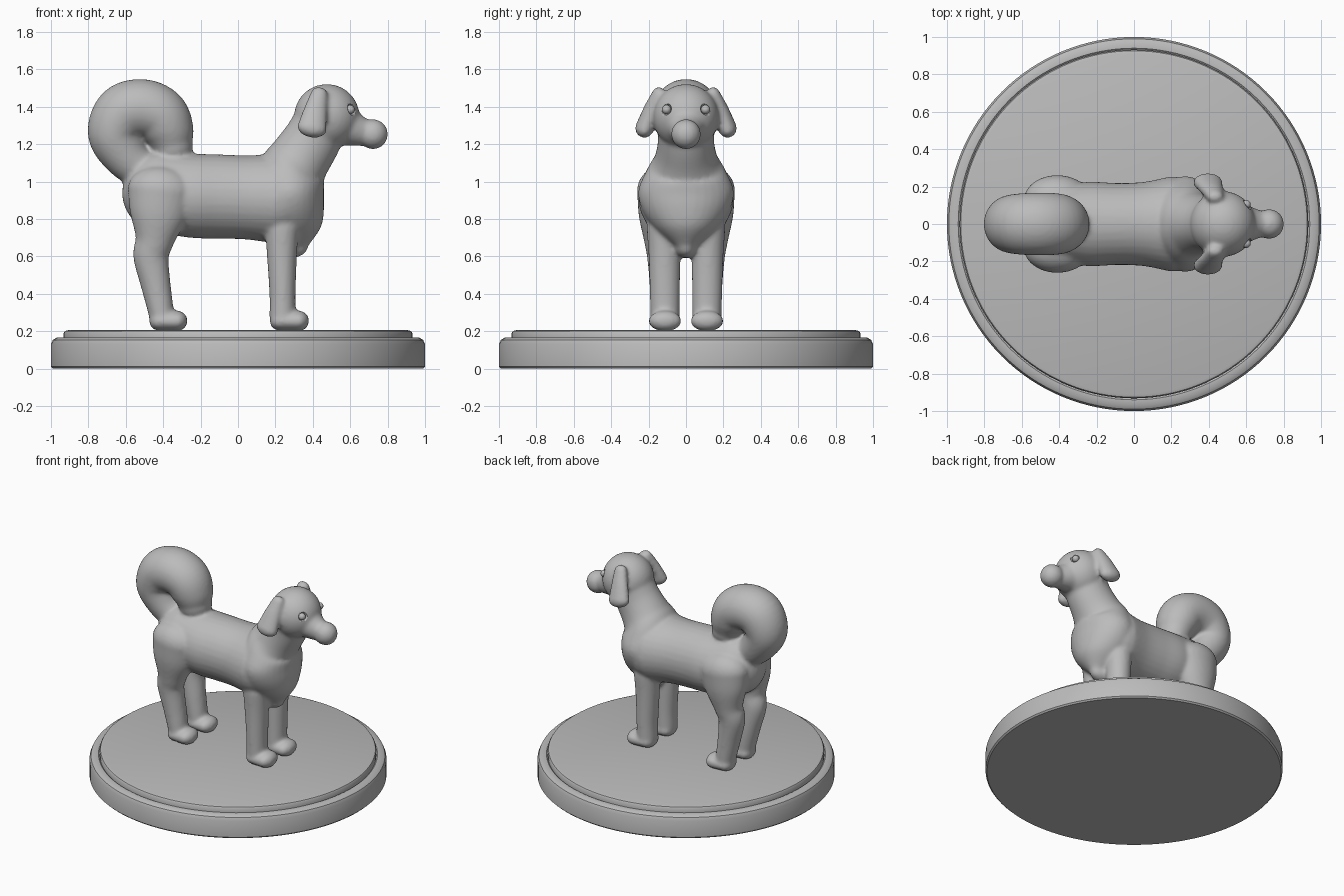
import bpy, bmesh, math
from mathutils import Vector

cube = bpy.data.objects.get("Cube")
if cube:
    bpy.data.objects.remove(cube, do_unlink=True)

clay = bpy.data.materials.new("clay_grey")
clay.use_nodes = True
clay.diffuse_color = (0.5, 0.5, 0.5, 1)
clay.node_tree.nodes["Principled BSDF"].inputs["Base Color"].default_value = (0.5, 0.5, 0.5, 1)


def make_object(name, bm, smooth=True):
    bmesh.ops.recalc_face_normals(bm, faces=bm.faces)
    for f in bm.faces:
        f.smooth = smooth
    mesh = bpy.data.meshes.new(name)
    bm.to_mesh(mesh)
    bm.free()
    mesh.materials.append(clay)
    ob = bpy.data.objects.new(name, mesh)
    bpy.context.collection.objects.link(ob)
    return ob


def spline(keys, steps=6):
    """Catmull-Rom interpolation of (x, y, z, radius, side radius) keys."""
    pts = [Vector(k) for k in keys]
    pts = [2 * pts[0] - pts[1]] + pts + [2 * pts[-1] - pts[-2]]
    out = []
    for a, b, c, d in zip(pts, pts[1:], pts[2:], pts[3:]):
        for i in range(steps):
            t = i / steps
            out.append(0.5 * (2 * b + (c - a) * t + (2 * a - 5 * b + 4 * c - d) * t * t
                              + (3 * b - a - 3 * c + d) * t ** 3))
    return out + [pts[-2]]


def tube(bm, keys, mirror=False, segs=32):
    """Loft elliptical rings along the keys and dome both ends."""
    if mirror:
        tube(bm, [(k[0], -k[1], *k[2:]) for k in keys], segs=segs)
    pts = spline(keys)
    centres = [Vector(p[:3]) for p in pts]
    rings = []
    last = len(pts) - 1
    for i, p in enumerate(pts):
        t = (centres[min(i + 1, last)] - centres[max(i - 1, 0)]).normalized()
        rings.append((centres[i], t, p[3], p[4]))

    def dome(ring, sign):
        c, t, a, b = ring
        angles = [math.pi / 2 * k / 8 for k in range(1, 8)]
        return [(c + t * sign * min(a, b) * math.sin(q), t, a * math.cos(q), b * math.cos(q))
                for q in angles]

    rings = dome(rings[0], -1)[::-1] + rings + dome(rings[-1], 1)
    loops = []
    for c, t, a, b in rings:
        n = Vector((0, 1, 0)).cross(t).normalized()
        s = t.cross(n)
        loops.append([bm.verts.new(c + n * a * math.cos(q) + s * b * math.sin(q))
                      for q in (math.tau * k / segs for k in range(segs))])
    for lo, hi in zip(loops, loops[1:]):
        for k in range(segs):
            m = (k + 1) % segs
            bm.faces.new((lo[k], lo[m], hi[m], hi[k]))
    bm.faces.new(loops[0][::-1])
    bm.faces.new(loops[-1])


def ball(bm, centre, radius):
    made = bmesh.ops.create_uvsphere(bm, u_segments=32, v_segments=20, radius=radius)
    bmesh.ops.translate(bm, verts=made["verts"], vec=centre)


# Round stepped plinth, turned from a profile
bm = bmesh.new()
profile = [(0, 0), (0.99, 0), (1, 0.01), (1, 0.13), (0.99, 0.153), (0.97, 0.165), (0.94, 0.165),
           (0.932, 0.158), (0.932, 0.19), (0.926, 0.2), (0.91, 0.205), (0, 0.205)]
verts = [bm.verts.new((r, 0, z)) for r, z in profile]
edges = [bm.edges.new(pair) for pair in zip(verts, verts[1:])]
bmesh.ops.spin(bm, geom=verts + edges, cent=(0, 0, 0), axis=(0, 0, 1),
               angle=math.tau, steps=128, use_merge=True)
bmesh.ops.remove_doubles(bm, verts=bm.verts, dist=0.0005)
plinth = make_object("plinth", bm)
bpy.context.view_layer.objects.active = plinth
plinth.select_set(True)
bpy.ops.object.shade_smooth_by_angle(angle=math.radians(35))
plinth.select_set(False)

bm = bmesh.new()
# Barrel of the torso
tube(bm, [(-0.42, 0, 0.95, 0.215, 0.2), (-0.25, 0, 0.925, 0.225, 0.225), (-0.1, 0, 0.92, 0.225, 0.22),
          (0.05, 0, 0.915, 0.225, 0.225), (0.2, 0, 0.91, 0.24, 0.255)])
# Chest and neck
tube(bm, [(0.285, 0, 0.65, 0.09, 0.06), (0.28, 0, 0.75, 0.165, 0.17), (0.275, 0, 0.85, 0.185, 0.235),
          (0.275, 0, 0.95, 0.185, 0.255), (0.29, 0, 1.05, 0.18, 0.215), (0.33, 0, 1.12, 0.165, 0.17),
          (0.395, 0, 1.22, 0.155, 0.15), (0.45, 0, 1.33, 0.145, 0.155)])
# Head, snout and nose
ball(bm, (0.475, 0, 1.345), 0.176)
tube(bm, [(0.54, 0, 1.31, 0.125, 0.125), (0.63, 0, 1.275, 0.088, 0.09), (0.69, 0, 1.257, 0.07, 0.066)])
ball(bm, (0.722, 0, 1.253), 0.08)
# Front legs and paws
tube(bm, [(0.235, 0.12, 0.75, 0.09, 0.09), (0.235, 0.115, 0.6, 0.08, 0.085),
          (0.238, 0.113, 0.4, 0.07, 0.08), (0.238, 0.112, 0.27, 0.07, 0.078)], mirror=True)
tube(bm, [(0.22, 0.112, 0.253, 0.05, 0.08), (0.325, 0.112, 0.255, 0.055, 0.088)], mirror=True)
# Hind legs and paws
tube(bm, [(-0.41, 0.13, 0.95, 0.18, 0.132), (-0.425, 0.138, 0.82, 0.155, 0.115),
          (-0.445, 0.135, 0.69, 0.105, 0.09), (-0.465, 0.125, 0.6, 0.095, 0.083),
          (-0.44, 0.117, 0.45, 0.08, 0.078), (-0.415, 0.115, 0.32, 0.07, 0.074),
          (-0.41, 0.115, 0.27, 0.065, 0.072)], mirror=True)
tube(bm, [(-0.425, 0.115, 0.253, 0.05, 0.078), (-0.325, 0.115, 0.255, 0.055, 0.086)], mirror=True)
# Curled tail
tube(bm, [(-0.49, 0, 1.04, 0.1, 0.1), (-0.595, 0, 1.13, 0.12, 0.125), (-0.66, 0, 1.25, 0.142, 0.15),
          (-0.615, 0, 1.36, 0.157, 0.163), (-0.515, 0, 1.39, 0.158, 0.168), (-0.42, 0, 1.355, 0.152, 0.165),
          (-0.372, 0, 1.27, 0.138, 0.15), (-0.35, 0, 1.19, 0.11, 0.12)])
# Drooping ears
tube(bm, [(0.435, 0.145, 1.47, 0.046, 0.036), (0.415, 0.185, 1.385, 0.062, 0.042),
          (0.395, 0.222, 1.285, 0.08, 0.05)], mirror=True)
dog = make_object("dog_body", bm)

# Fuse the parts into one soft skin
remesh = dog.modifiers.new("fuse", "REMESH")
remesh.mode = "VOXEL"
remesh.voxel_size = 0.012
remesh.use_smooth_shade = True
soften = dog.modifiers.new("soften", "SMOOTH")
soften.factor = 0.5
soften.iterations = 8

# Eye sockets, with an eyeball resting in each
bm = bmesh.new()
for side in (-1, 1):
    ball(bm, (0.615, side * 0.11, 1.388), 0.033)
cutter = make_object("eye_socket_cutter", bm)
cutter.hide_render = True
cutter.hide_set(True)
cutter.display_type = "WIRE"
carve = dog.modifiers.new("eye_sockets", "BOOLEAN")
carve.operation = "DIFFERENCE"
carve.object = cutter
for side, name in ((-1, "right_eye"), (1, "left_eye")):
    bm = bmesh.new()
    ball(bm, (0.6, side * 0.104, 1.385), 0.024)
    make_object(name, bm)
